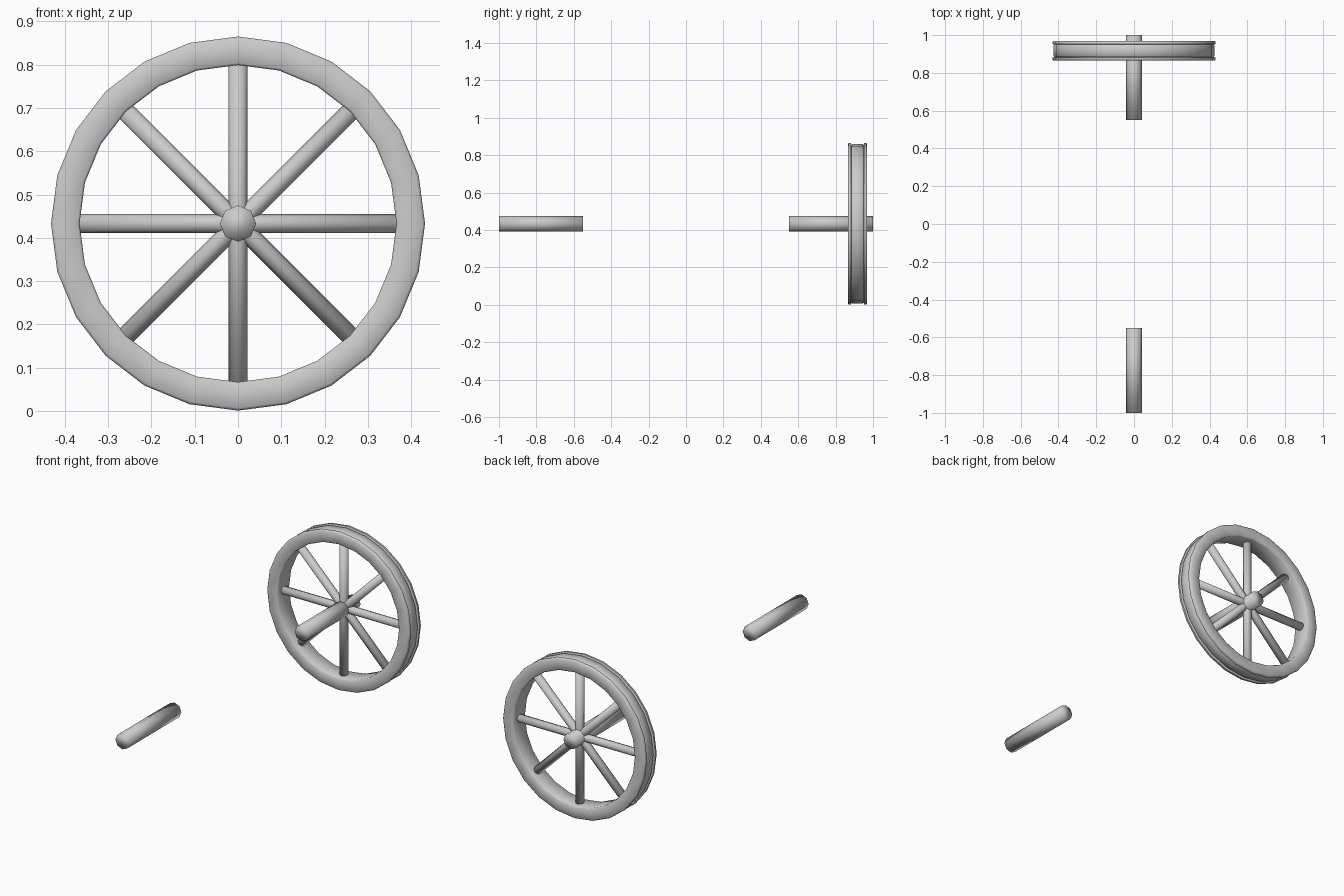
import bpy, bmesh, math
from mathutils import Matrix, Vector

cube = bpy.data.objects.get("Cube")
if cube:
    bpy.data.objects.remove(cube, do_unlink=True)

HUB_Z = 0.433
WHEEL_Y = 0.917

grey = bpy.data.materials.new("plain grey")
grey.use_nodes = True
grey.diffuse_color = (0.6, 0.6, 0.6, 1)
grey.node_tree.nodes["Principled BSDF"].inputs["Base Color"].default_value = (0.6, 0.6, 0.6, 1)


def finish(name, bm, sharp_angle=None):
    bmesh.ops.recalc_face_normals(bm, faces=bm.faces)
    mesh = bpy.data.meshes.new(name)
    bm.to_mesh(mesh)
    bm.free()
    mesh.materials.append(grey)
    obj = bpy.data.objects.new(name, mesh)
    bpy.context.collection.objects.link(obj)
    bpy.ops.object.select_all(action='DESELECT')
    obj.select_set(True)
    bpy.context.view_layer.objects.active = obj
    if sharp_angle:
        bpy.ops.object.shade_smooth_by_angle(angle=math.radians(sharp_angle))
    else:
        bpy.ops.object.shade_smooth()
    return obj


def rod(name, start, end, radius):
    """Eight-sided capped rod between two points."""
    start, end = Vector(start), Vector(end)
    axis = end - start
    turn = axis.to_track_quat('Z', 'Y').to_matrix().to_4x4()
    bm = bmesh.new()
    bmesh.ops.create_cone(bm, cap_ends=True, segments=8, radius1=radius, radius2=radius,
                          depth=axis.length,
                          matrix=Matrix.Translation((start + end) / 2) @ turn)
    return finish(name, bm)


# Axle stubs at the back and front
for name, side in (("back_axle", 1), ("front_axle", -1)):
    rod(name, (0, side * 0.55, HUB_Z), (0, side, HUB_Z), 0.042)

# Spokes: four bars crossing at the hub
for i in range(4):
    a = i * math.pi / 4
    reach = Vector((math.cos(a), 0, math.sin(a))) * 0.367
    hub = Vector((0, WHEEL_Y, HUB_Z))
    rod(f"spoke_bar_{i + 1}", hub - reach, hub + reach, 0.022)

# Rim: half profile (y offset, radius) mirrored, then spun around the axle
half = [(0.047, 0.366), (0.052, 0.371), (0.052, 0.426), (0.047, 0.432),
        (0.036, 0.432), (0.032, 0.421), (0.026, 0.427)]
profile = half + [(-y, r) for y, r in reversed(half)]
bm = bmesh.new()
ring = [bm.verts.new((0, WHEEL_Y + y, HUB_Z + r)) for y, r in profile]
edges = [bm.edges.new((ring[i], ring[(i + 1) % len(ring)])) for i in range(len(ring))]
bmesh.ops.spin(bm, geom=ring + edges, cent=(0, WHEEL_Y, HUB_Z), axis=(0, 1, 0),
               angle=math.tau, steps=24, use_merge=True)
bmesh.ops.remove_doubles(bm, verts=bm.verts, dist=0.0001)
finish("wheel_rim", bm, 50)
